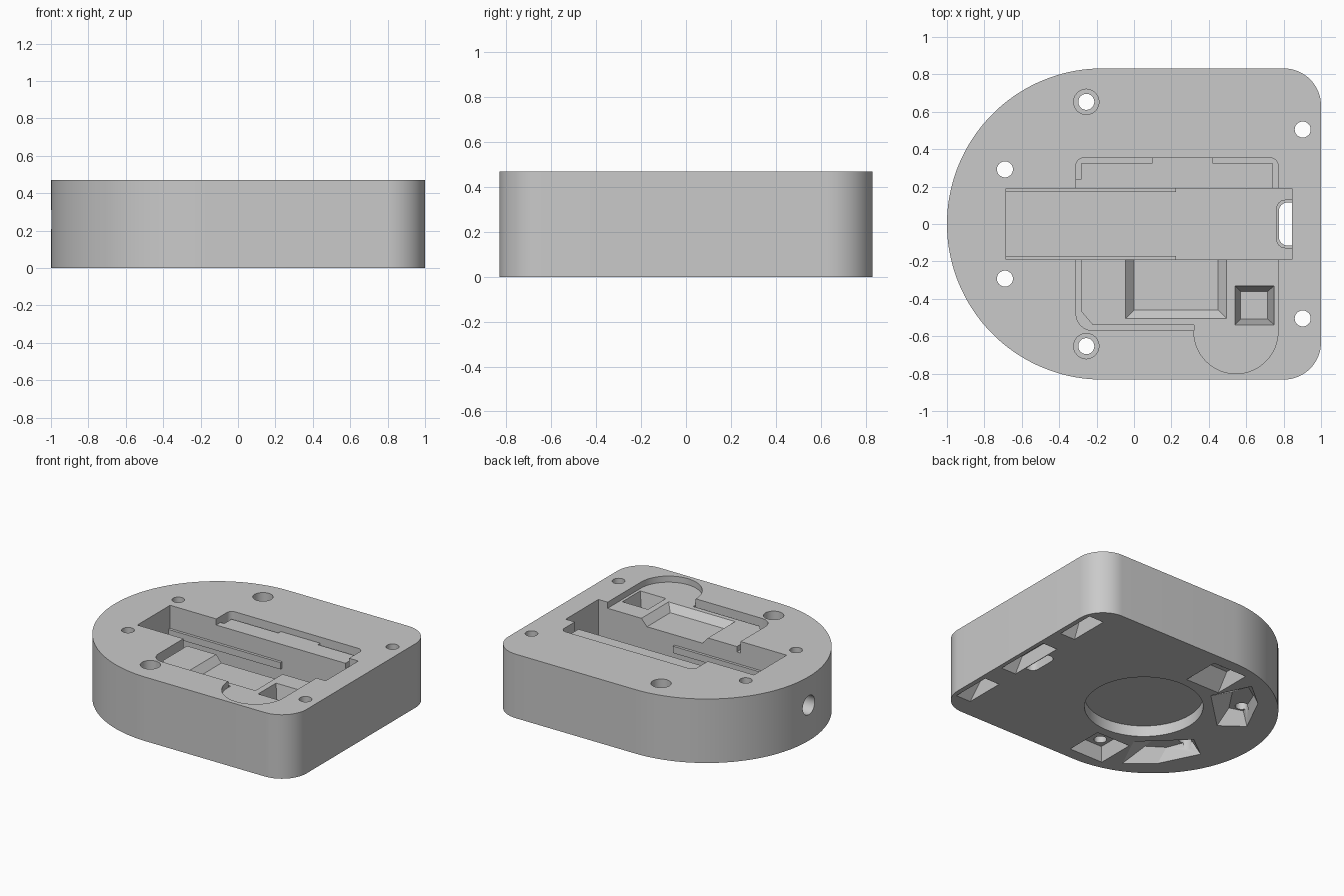
import bpy, bmesh, math
from math import cos, sin, pi, radians

if "Cube" in bpy.data.objects:
    bpy.data.objects.remove(bpy.data.objects["Cube"])

TOP = 0.47
grey = bpy.data.materials.new("light_grey")
grey.diffuse_color = (0.59, 0.59, 0.59, 1)
grey.use_nodes = True
grey.node_tree.nodes["Principled BSDF"].inputs["Base Color"].default_value = grey.diffuse_color


def arc(cx, cy, r, a0, a1, n):
    return [(cx + r * cos(radians(a0 + (a1 - a0) * i / n)),
             cy + r * sin(radians(a0 + (a1 - a0) * i / n))) for i in range(n + 1)]


def rect(x0, x1, y0, y1):
    return [(x0, y0), (x1, y0), (x1, y1), (x0, y1)]


def mirror(pts):
    return [(x, -y) for x, y in reversed(pts)]


def loft(name, low, z0, z1, high=None, sideways=False):
    """Closed solid between two outlines with equal point counts."""
    high = high or low
    bm = bmesh.new()
    place = (lambda x, y, z: (-z, x, y)) if sideways else (lambda x, y, z: (x, y, z))
    a = [bm.verts.new(place(x, y, z0)) for x, y in low]
    b = [bm.verts.new(place(x, y, z1)) for x, y in high]
    bm.faces.new(a[::-1])
    bm.faces.new(b)
    n = len(a)
    for i in range(n):
        bm.faces.new((a[i], a[(i + 1) % n], b[(i + 1) % n], b[i]))
    bmesh.ops.recalc_face_normals(bm, faces=bm.faces)
    me = bpy.data.meshes.new(name)
    bm.to_mesh(me)
    bm.free()
    ob = bpy.data.objects.new(name, me)
    bpy.context.collection.objects.link(ob)
    return ob


def cut(cutter):
    cutter.hide_render = True
    m = body.modifiers.new("cut", 'BOOLEAN')
    m.operation, m.solver, m.object = 'DIFFERENCE', 'EXACT', cutter
    bpy.context.view_layer.objects.active = body
    bpy.ops.object.modifier_apply(modifier=m.name)
    bpy.data.objects.remove(cutter)


# Housing body: half-round left end, rounded right corners
body = loft("housing_body", arc(-0.168, 0, 0.832, 90, 270, 72)
            + arc(0.8, -0.632, 0.2, -90, 0, 16) + arc(0.8, 0.632, 0.2, 0, 90, 16), 0, TOP)

# Long central slot, leaving a thin rail standing out from each side
cut(loft("slot_upper", rect(-0.685, 0.845, -0.19, 0.19), 0.30, 0.6))
cut(loft("slot_rail_level", [(-0.685, -0.17), (0.225, -0.17), (0.225, -0.19), (0.845, -0.19),
                             (0.845, 0.19), (0.225, 0.19), (0.225, 0.17), (-0.685, 0.17)],
         0.25, 0.35))
cut(loft("slot_lower", rect(-0.685, 0.845, -0.19, 0.19), 0.15, 0.25))

# Rear recess and the groove around its edge
FLOOR, GROOVE = 0.425, 0.385
cut(loft("rear_recess", [(-0.31, 0.1), (0.77, 0.1)] + arc(0.73, 0.313, 0.04, 0, 90, 6)
         + arc(-0.27, 0.313, 0.04, 90, 180, 6), FLOOR, 0.6))
cut(loft("rear_groove_left", [(-0.31, 0.24), (-0.28, 0.24), (-0.28, 0.325), (0.1, 0.325),
                              (0.1, 0.353)] + arc(-0.27, 0.313, 0.04, 90, 180, 6), GROOVE, 0.45))
cut(loft("rear_groove_right", [(0.74, 0.18), (0.77, 0.18)] + arc(0.73, 0.313, 0.04, 0, 90, 6)
         + [(0.42, 0.353), (0.42, 0.325), (0.74, 0.325)], GROOVE, 0.45))

# Front recess with a round lobe, and its groove
bend = arc(-0.22, -0.48, 0.09, 180, 270, 8)
cut(loft("front_recess", [(-0.31, -0.1)] + bend + [(0.32, -0.57)]
         + arc(0.545, -0.575, 0.225, 180, 360, 32) + [(0.77, -0.1)], FLOOR, 0.6))
cut(loft("front_groove", [(-0.31, -0.18)] + bend + [(0.32, -0.57), (0.32, -0.54), (-0.22, -0.54),
                          (-0.28, -0.47), (-0.28, -0.18)], GROOVE, 0.45))

# Sloped basin beside the slot and tapered square pit
cut(loft("basin", rect(0, 0.45, -0.46, -0.1), 0.375, 0.475, rect(-0.09, 0.54, -0.55, -0.1)))
cut(loft("pit", rect(0.57, 0.715, -0.508, -0.36), 0.26, 0.43, rect(0.54, 0.75, -0.54, -0.33)))

# Underside: round recess and tapered pockets around the rim
cut(loft("round_recess", arc(-0.085, 0, 0.395, 0, 354.375, 63), -0.1, 0.08))
side = rect(-0.345, -0.07, 0.46, 0.745)
side_in = rect(-0.32, -0.18, 0.58, 0.72)
end = [(-0.33, 0.40), (-0.46, 0.67), (-0.64, 0.52), (-0.78, 0.24), (-0.62, 0.12)]
end_in = [(-0.52, 0.40), (-0.54, 0.53), (-0.66, 0.45), (-0.74, 0.25), (-0.64, 0.22)]
corner = rect(0.845, 0.965, 0.39, 0.69)
corner_in = rect(0.855, 0.955, 0.45, 0.57)
for low, high in ((side, side_in), (end, end_in), (corner, corner_in)):
    cut(loft("pocket", low, -0.001, 0.1, high))
    cut(loft("pocket", mirror(low), -0.001, 0.1, mirror(high)))
cut(loft("cable_pocket", rect(0.85, 0.97, -0.215, 0.215), -0.001, 0.1,
         rect(0.855, 0.95, -0.14, 0.14)))

# Cable opening through the slot floor, flared at the top
for grow, z0, z1 in ((0, -0.1, 0.2), (0.012, 0.13, 0.2), (0.025, 0.142, 0.2)):
    r = 0.045
    x, y = 0.82 - grow, 0.07 + grow
    cut(loft("cable_opening", [(0.845, -y - r), (0.845, y + r)] + arc(x, y, r, 90, 180, 6)
             + arc(x, -y, r, 180, 270, 6), z0, z1))

# Screw holes, two of them counterbored
for x, y in ((-0.69, 0.292), (-0.255, 0.653), (0.902, 0.505)):
    for s in (1, -1):
        cut(loft("screw_hole", arc(x, s * y, 0.043, 0, 345, 23), -0.1, 0.6))
        if x == -0.255:
            cut(loft("counterbore", arc(x, s * y, 0.068, 0, 345, 23), 0.33, 0.6))

# Cable hole through the round end
cut(loft("end_hole", arc(0, 0.26, 0.07, 0, 348.75, 31), 0.6, 1.1, sideways=True))

# Finish
body.data.materials.clear()
body.data.materials.append(grey)
bpy.context.view_layer.objects.active = body
body.select_set(True)
bpy.ops.object.shade_smooth_by_angle(angle=radians(25))
